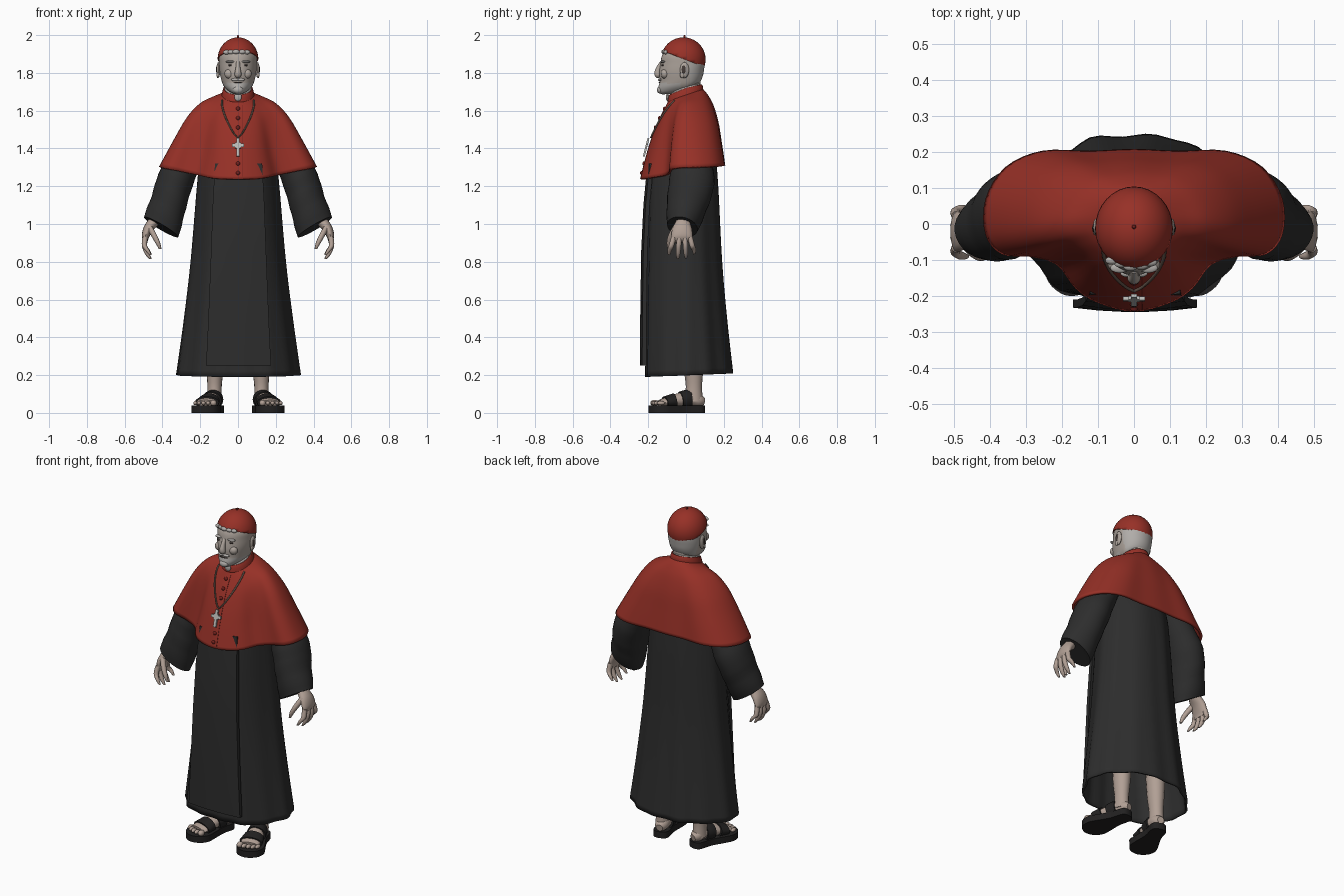
import bpy, bmesh, math
from mathutils import Vector, Matrix
from mathutils.bvhtree import BVHTree

if "Cube" in bpy.data.objects:
    bpy.data.objects.remove(bpy.data.objects["Cube"])


def mat(name, r, g, b):
    m = bpy.data.materials.new(name)
    m.diffuse_color = (r, g, b, 1)
    m.use_nodes = True
    m.node_tree.nodes["Principled BSDF"].inputs["Base Color"].default_value = m.diffuse_color
    return m


RED = mat("red cloth", .31, .03, .02)
DARK_RED = mat("dark red trim", .17, .015, .012)
BLACK = mat("black cloth", .026, .026, .026)
LEATHER = mat("dark leather", .016, .015, .015)
SKIN = mat("skin", .44, .35, .30)
FACE = mat("pale face", .42, .37, .33)
HAIR = mat("grey hair", .44, .42, .40)
SILVER = mat("silver", .5, .5, .48)
CHAIN = mat("dark chain", .13, .09, .07)
EYE = mat("dark eye", .06, .045, .04)


def spline(pts, n, closed=False):
    """Catmull-Rom samples through tuples of any length."""
    c, out = len(pts), []
    get = (lambda i: pts[i % c]) if closed else (lambda i: pts[max(0, min(c - 1, i))])
    for i in range(c if closed else c - 1):
        p = [get(i + k) for k in (-1, 0, 1, 2)]
        for s in range(n):
            t = s / n
            out.append(tuple(.5 * (2 * b + (d - a) * t + (2 * a - 5 * b + 4 * d - e) * t * t
                                   + (3 * b - a - 3 * d + e) * t ** 3) for a, b, d, e in zip(*p)))
    return out if closed else out + [tuple(pts[-1])]


def finish(name, bm, material, mirror=False, thick=0, angle=50):
    bmesh.ops.recalc_face_normals(bm, faces=bm.faces)
    me = bpy.data.meshes.new(name)
    bm.to_mesh(me)
    bm.free()
    ob = bpy.data.objects.new(name, me)
    bpy.context.collection.objects.link(ob)
    me.materials.append(material)
    if thick:
        s = ob.modifiers.new("thickness", 'SOLIDIFY')
        s.thickness, s.offset = thick, -1
    if mirror:
        ob.modifiers.new("mirror", 'MIRROR')
    bpy.ops.object.select_all(action='DESELECT')
    ob.select_set(True)
    bpy.context.view_layer.objects.active = ob
    bpy.ops.object.shade_smooth_by_angle(angle=math.radians(angle))
    return ob


def loft(name, groups, material, caps=(True, True), **kw):
    bm = bmesh.new()
    for rings in groups:
        vs = [[bm.verts.new(p) for p in r] for r in rings]
        n = len(vs[0])
        for a, b in zip(vs, vs[1:]):
            for j in range(n):
                bm.faces.new((a[j], a[(j + 1) % n], b[(j + 1) % n], b[j]))
        if caps[0]:
            bm.faces.new(vs[0][::-1])
        if caps[1]:
            bm.faces.new(vs[-1])
    return finish(name, bm, material, **kw)


def shell(rows, outline=None, steps=4, fold=0):
    """Rings from rows (half width, front y, back y, front z, side z, back z, outline blend)."""
    N = len(outline) - 1 if outline else 12
    rings, dense = [], spline(rows, steps)
    for k, (w, yf, yb, zf, zs, zb, bl) in enumerate(dense):
        ctrl = []
        for i in range(2 * N):
            h = i if i <= N else 2 * N - i
            a = math.pi * (h / N - .5)
            x, y = math.cos(a), math.sin(a)
            if outline:
                ox, oy = outline[h]
                x += (ox / max(p[0] for p in outline) - x) * bl
                y += (oy / (-outline[0][1] if oy < 0 else outline[-1][1]) - y) * bl
            s = math.sin(a)
            z = zs + (zf - zs) * max(0, -s) + (zb - zs) * max(0, s)
            ctrl.append((x * w * (1 if i <= N else -1), y * (-yf if y < 0 else yb), z))
        ring = spline(ctrl, 4, True)
        t = (k / (len(dense) - 1)) ** 1.5
        rings.append([(x * f, y * f, z) for j, (x, y, z) in enumerate(ring)
                      for f in [1 + fold * t * math.sin(j / len(ring) * math.tau * 13)]])
    return rings


def tube(rows, u=(1, 0, 0), n=16, steps=4, ripple=0):
    """Elliptical rings along rows of (x, y, z, radius u, radius v)."""
    d, u, rings = spline(rows, steps), Vector(u).normalized(), []
    for k, r in enumerate(d):
        t = Vector(d[min(k + 1, len(d) - 1)][:3]) - Vector(d[max(k - 1, 0)][:3])
        v = t.cross(u).normalized()
        g = 1 + ripple * math.sin(k * 1.9)
        rings.append([Vector(r[:3]) + u * r[3] * g * math.cos(a) + v * r[4] * g * math.sin(a)
                      for a in (math.tau * j / n for j in range(n))])
    return rings


def blobs(name, items, material, **kw):
    """Ellipsoids given as (x, y, z, rx, ry, rz)."""
    bm = bmesh.new()
    for i in items:
        bmesh.ops.create_uvsphere(bm, u_segments=14, v_segments=9, radius=1,
                                  matrix=Matrix.Translation(i[:3]) @ Matrix.Diagonal((*i[3:], 1)))
    return finish(name, bm, material, **kw)


# shoulder cape
hem = [(0, -.245), (.1, -.22), (.16, -.18), (.21, -.115), (.28, -.092), (.36, -.085), (.405, -.03),
       (.405, .07), (.35, .16), (.25, .205), (.12, .205), (0, .21)]
cape = loft("shoulder_cape", [shell([
    (.082, -.092, .088, 1.655, 1.685, 1.715, 0), (.14, -.115, .115, 1.61, 1.668, 1.685, .15),
    (.205, -.15, .145, 1.54, 1.638, 1.63, .4), (.27, -.185, .172, 1.45, 1.57, 1.54, .7),
    (.335, -.215, .19, 1.35, 1.455, 1.43, .9), (.412, -.243, .208, 1.238, 1.30, 1.31, 1)], hem, 5)],
    RED, (False, False), thick=.014)
tree = BVHTree.FromPolygons([v.co for v in cape.data.vertices], [p.vertices[:] for p in cape.data.polygons])


def front_y(x, z):
    hit = tree.ray_cast(Vector((x, -1, z)), Vector((0, 1, 0)))[0]
    return hit.y if hit else -.09


# placket seam, buttons, chain and cross
loft("placket_seam", [tube([(.022, front_y(.022, z) + .001, z, .002, .002)
                            for z in (1.63, 1.55, 1.47, 1.39, 1.31, 1.25)], n=6)], DARK_RED)
blobs("buttons", [(0, front_y(0, z), z, .011, .008, .011) for z in (1.61, 1.56, 1.51, 1.32, 1.27)], DARK_RED)
loft("neck_chain", [tube([(x, front_y(x, z) - .003, z, .005, .005) for x, z in
                          ((.085, 1.655), (.083, 1.62), (.068, 1.57), (.045, 1.52), (.022, 1.48), (0, 1.455))],
                         n=8)], CHAIN, mirror=True)
bm = bmesh.new()
tilt = Matrix.Translation((0, front_y(0, 1.41) - .012, 1.41)) @ Matrix.Rotation(-.25, 4, 'X')
for x, z, sx, sz in ((0, -.004, .017, .1), (0, .006, .062, .017), (0, .006, .03, .03)):
    bmesh.ops.create_cube(bm, size=1, matrix=tilt @ Matrix.Translation((x, 0, z))
                          @ Matrix.Diagonal((sx, .01, sz, 1)))
finish("pendant_cross", bm, SILVER)

# collar
loft("collar", [shell([(.088, -.098, .092, 1.645, 1.675, 1.705, 0), (.083, -.094, .09, 1.67, 1.70, 1.725, 0),
                       (.077, -.088, .084, 1.685, 1.72, 1.74, 0)])], RED, (False, False), thick=.008)
loft("collar_lining", [shell([(.076, -.088, .08, 1.66, 1.69, 1.71, 0), (.07, -.083, .076, 1.695, 1.728, 1.742, 0)])],
     HAIR, (False, False), thick=.006)
blobs("collar_tab", [(0, -.098, 1.672, .02, .008, .022)], HAIR)

# robe and front panel
base = [(0, -.215), (.1, -.21), (.2, -.185), (.28, -.1), (.325, 0), (.3, .1), (.22, .18), (.12, .24), (0, .25)]
loft("robe", [shell([
    (.15, -.1, .12, 1.52, 1.52, 1.52, 0), (.2, -.17, .155, 1.36, 1.36, 1.36, .6),
    (.218, -.195, .17, 1.2, 1.2, 1.2, .9), (.252, -.205, .19, .8, .8, .8, 1),
    (.29, -.21, .217, .48, .48, .48, 1), (.328, -.213, .246, .19, .2, .21, 1)], base, 6, .018)],
    BLACK, (True, False), thick=.012)
bm = bmesh.new()
grid = [[bm.verts.new((w * s + .003, y + .012 * s * s, z)) for s in (-1, -.6, -.2, .2, .6, 1)]
        for z, w, y in ((1.32, .125, -.205), (1.1, .137, -.226), (.85, .146, -.238), (.5, .16, -.243), (.25, .172, -.244))]
for a, b in zip(grid, grid[1:]):
    for j in range(5):
        bm.faces.new((a[j], a[j + 1], b[j + 1], b[j]))
for f in bmesh.ops.extrude_face_region(bm, geom=bm.faces[:])["geom"]:
    if isinstance(f, bmesh.types.BMVert):
        f.co.y += .022
finish("front_panel", bm, BLACK, angle=35)

# sleeves
loft("sleeve", [tube([(.18, .03, 1.5, .065, .07), (.27, .035, 1.35, .083, .1), (.335, .03, 1.22, .098, .12),
                      (.37, .005, 1.1, .1, .108), (.405, -.018, .99, .106, .085), (.402, -.016, 1.0, .092, .072),
                      (.395, -.012, 1.03, .085, .066)], (.85, 0, .5), 28, 4, .015)], BLACK, mirror=True)

# hands
hand = [tube([(.41, -.01, 1.07, .03, .035), (.44, -.014, 1.02, .03, .036), (.475, -.02, .975, .026, .052),
              (.492, -.022, .93, .02, .056), (.49, -.022, .905, .012, .05)], (.85, 0, .5))]
for y, tip, s in ((-.065, .835, -.025), (-.035, .815, -.008), (-.006, .818, .006), (.022, .84, .022)):
    hand.append(tube([(.492, y, .93, .014, .014), (.495, y + s * .5, .885, .014, .014),
                      (.48, y + s * .9, tip + .025, .012, .012), (.463, y + s, tip, .006, .006)], n=10))
hand.append(tube([(.47, -.05, .985, .017, .018), (.445, -.078, .94, .016, .016), (.425, -.09, .9, .013, .013),
                  (.412, -.09, .868, .007, .007)], n=10))
loft("hand", hand, SKIN, mirror=True)

# legs, feet and sandals
loft("leg", [tube([(.12, .04, .4, .055, .058), (.122, .04, .24, .046, .052), (.124, .042, .14, .038, .043),
                   (.125, .04, .06, .04, .05)])], SKIN, mirror=True)
side, along = (.96, .26, 0), Vector((.26, -.96, 0))
foot = [(.113, .095, .06, .02, .02), (.117, .07, .065, .036, .034), (.125, .03, .075, .041, .042),
        (.145, -.04, .068, .046, .036), (.166, -.115, .056, .056, .022), (.173, -.14, .052, .052, .016)]
loft("foot", [tube(foot, side)], SKIN, mirror=True)
blobs("toes", [(.173 + a, -.155 - b, .052, r, .022, r) for a, b, r in
               ((-.043, .012, .017), (-.015, .012, .012), (.01, .005, .012), (.033, -.006, .011), (.053, -.022, .011))],
      SKIN, mirror=True)
out = [(0, 0), (.042, .02), (.047, .1), (.068, .18), (.078, .235), (.055, .285), (0, .308)]
out += [(-a, t) for a, t in out[-2:0:-1]]
sole = [Vector((.11, .098, 0)) + along * t + Vector(side) * a for a, t in spline(out, 4, True)]
loft("sandal_sole", [[[p + Vector((0, 0, z)) for p in sole] for z in (0, .038)]], LEATHER, mirror=True)
loft("sandal_straps", [
    tube([(.152, -.062, .064, .058, .04), (.158, -.085, .06, .062, .036), (.165, -.112, .055, .066, .032)], side, 24),
    tube([(.126, .022, .072, .05, .05), (.135, -.002, .07, .053, .051), (.142, -.028, .066, .055, .047)], side, 24)],
    LEATHER, mirror=True)

# head and neck
loft("neck", [tube([(0, .01, 1.62, .068, .075), (0, .005, 1.7, .066, .07), (0, .005, 1.79, .07, .075)])], FACE)
head = loft("head", [shell([
    (.03, -.125, .0, 1.686, 1.695, 1.72, 0), (.056, -.143, .04, 1.695, 1.712, 1.73, 0),
    (.078, -.147, .072, 1.72, 1.735, 1.75, 0), (.09, -.14, .088, 1.755, 1.77, 1.78, 0),
    (.098, -.143, .095, 1.80, 1.81, 1.815, 0), (.101, -.135, .099, 1.85, 1.85, 1.85, 0),
    (.1, -.126, .094, 1.895, 1.895, 1.895, 0), (.076, -.095, .065, 1.94, 1.94, 1.94, 0),
    (.04, -.055, .03, 1.963, 1.963, 1.963, 0)])], FACE)
head.data.materials.append(HAIR)
for p in head.data.polygons:
    p.material_index = int(p.center.y > .02 or (p.center.z < 1.745 and p.center.y < -.03))
loft("nose", [tube([(0, -.128, 1.857, .01, .01), (0, -.142, 1.83, .012, .013), (0, -.15, 1.803, .017, .017),
                    (0, -.148, 1.787, .018, .016), (0, -.14, 1.778, .01, .008)])], FACE)
blobs("ears", [(.104, -.008, 1.815, .01, .024, .042), (.107, -.02, 1.79, .007, .012, .018)], FACE, mirror=True)
blobs("ear_hollow", [(.112, -.012, 1.818, .004, .011, .022)], EYE, mirror=True)
blobs("brows", [(.04, -.122, 1.859, .026, .014, .007)], HAIR, mirror=True)
blobs("eyes", [(.038, -.121, 1.84, .014, .009, .006)], EYE, mirror=True)
blobs("cheeks", [(.045, -.112, 1.795, .028, .022, .026)], FACE, mirror=True)
blobs("upper_lip", [(.016, -.138, 1.764, .022, .01, .008)], HAIR, mirror=True)
blobs("mouth", [(0, -.14, 1.75, .028, .006, .003)], EYE)
blobs("chin", [(0, -.136, 1.71, .028, .018, .02)], HAIR)
blobs("front_hair", [(x, -.122 + abs(x) * .35, 1.912 - abs(x) * .05, .02, .012, .012)
                     for x in (-.06, -.035, -.01, .02, .045)], HAIR)

# skullcap with seams and stem
bm = bmesh.new()
bmesh.ops.create_uvsphere(bm, u_segments=32, v_segments=20, radius=1,
                          matrix=Matrix.Translation((0, -.014, 1.872)) @ Matrix.Diagonal((.108, .118, .116, 1)))
bmesh.ops.bisect_plane(bm, geom=bm.verts[:] + bm.edges[:] + bm.faces[:], dist=1e-5, plane_co=(0, -.12, 1.915),
                       plane_no=(0, .085, .22), clear_inner=True)
finish("skullcap", bm, RED, thick=.006)
blobs("cap_stem", [(0, -.008, 1.99, .006, .006, .01)], DARK_RED)
